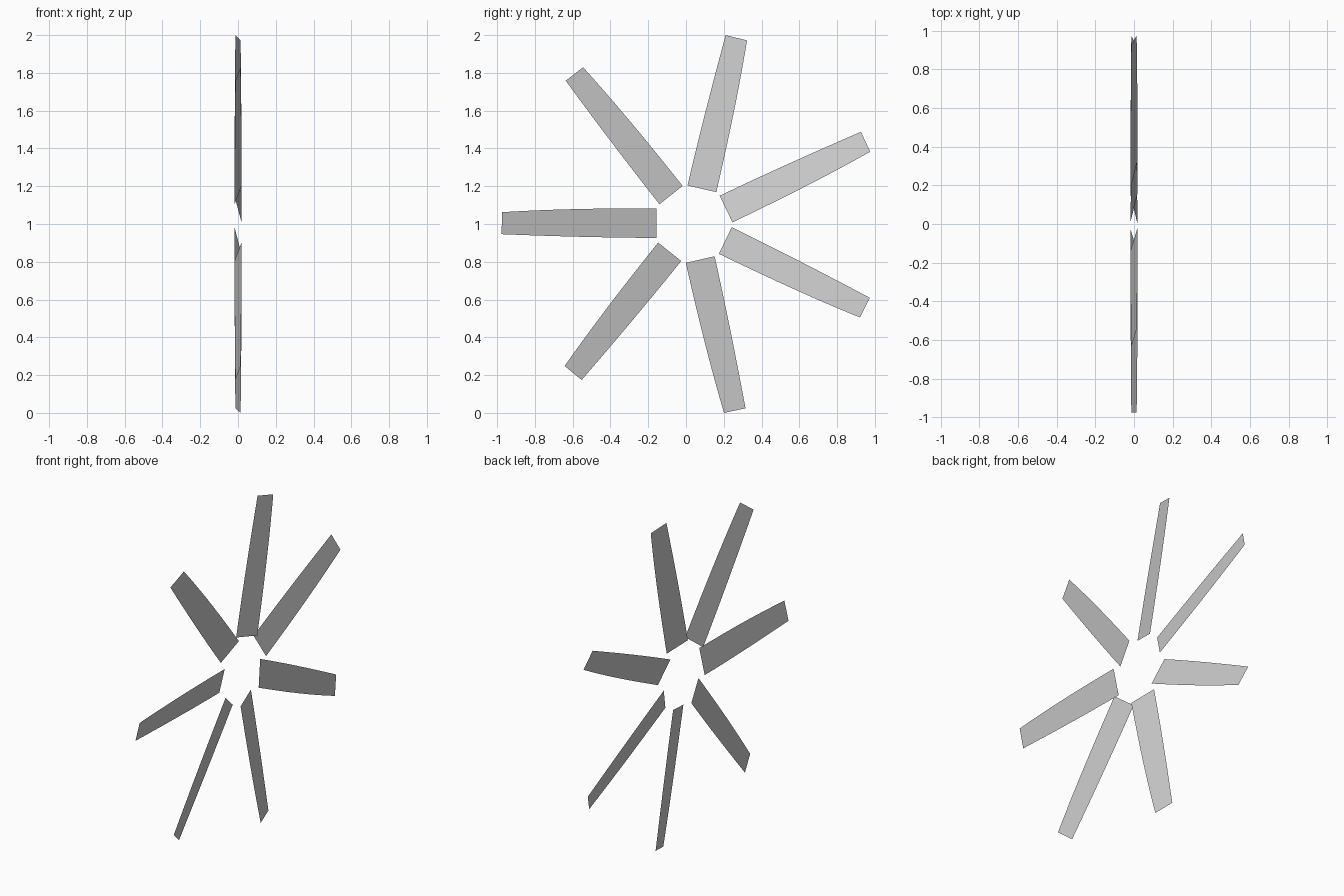
import bpy, bmesh, math
from mathutils import Vector

if "Cube" in bpy.data.objects:
    bpy.data.objects.remove(bpy.data.objects["Cube"])

BLADES = 7
CENTRE = Vector((0, 0.037, 1.0))   # hub axis runs along x
R_ROOT, PITCH, STEPS = 0.192, 0.236, 10


def blade(index):
    """One thin pitched blade sheet, tapering toward its tip."""
    a = math.pi + index * 2 * math.pi / BLADES
    out = Vector((0, math.cos(a), math.sin(a)))
    side = Vector((0, -math.sin(a), math.cos(a)))

    def point(r, w):
        # the sheet leans along x in proportion to its sideways offset
        return CENTRE + out * r + side * w + Vector((-PITCH * w - 0.0011, 0, 0))

    bm = bmesh.new()
    rows = []
    for i in range(STEPS + 1):
        t = i / STEPS
        lead = 0.0735 - 0.0195 * t ** 1.7
        trail = -(0.083 - 0.0205 * t ** 2.5)
        r_lead = R_ROOT + (1.013 - R_ROOT) * t
        r_trail = R_ROOT + (1.0115 - R_ROOT) * t
        rows.append((bm.verts.new(point(r_lead, lead)),
                     bm.verts.new(point(r_trail, trail))))
    for (a0, b0), (a1, b1) in zip(rows, rows[1:]):
        bm.faces.new((b0, b1, a1, a0))
    mesh = bpy.data.meshes.new("fan_blade")
    bm.to_mesh(mesh)
    bm.free()
    obj = bpy.data.objects.new(f"fan_blade_{index + 1}", mesh)
    bpy.context.collection.objects.link(obj)


# Ring of blades
for k in range(BLADES):
    blade(k)
